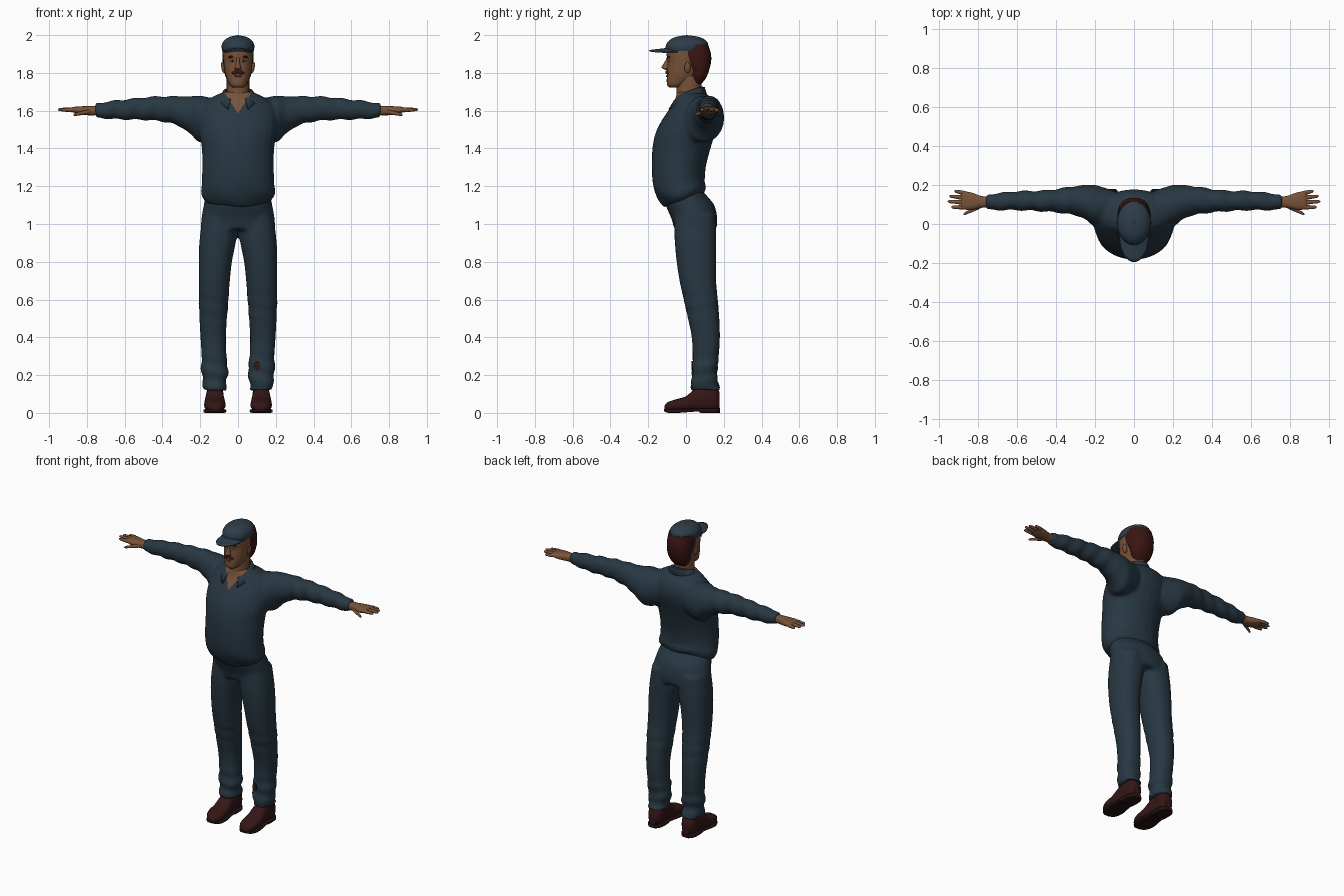
import bpy, bmesh, math
from mathutils import Vector, Matrix

cube = bpy.data.objects.get("Cube")
if cube:
    bpy.data.objects.remove(cube, do_unlink=True)


def material(name, r, g, b):
    m = bpy.data.materials.new(name)
    m.use_nodes = True
    m.diffuse_color = (r, g, b, 1)
    bsdf = m.node_tree.nodes["Principled BSDF"]
    bsdf.inputs["Base Color"].default_value = (r, g, b, 1)
    bsdf.inputs["Roughness"].default_value = 0.8
    return m


cloth = material("dark blue cloth", .021, .039, .055)
cap_cloth = material("cap blue cloth", .026, .046, .066)
skin = material("brown skin", .19, .085, .04)
hair_mat = material("dark red hair", .042, .008, .007)
leather = material("dark red leather", .035, .008, .008)
sole_mat = material("dark sole", .018, .006, .006)
eye_white = material("eye white", .35, .3, .26)
black = material("near black", .006, .004, .004)
lip_mat = material("lip", .13, .04, .028)


def spline(rings, steps):
    """Smoothly interpolate between the given rings."""
    out = []
    for i in range(len(rings) - 1):
        p = [Vector(rings[max(0, min(len(rings) - 1, i + k))]) for k in (-1, 0, 1, 2)]
        m0, m1 = (p[2] - p[0]) / 2, (p[3] - p[1]) / 2
        for s in range(steps):
            t = s / steps
            out.append(p[1] * (2*t**3 - 3*t*t + 1) + m0 * (t**3 - 2*t*t + t)
                       + p[2] * (3*t*t - 2*t**3) + m1 * (t**3 - t*t))
    return out + [Vector(rings[-1])]


def loft(bm, rings, axis="z", power=1.0, seg=24, steps=4, sides=(1,)):
    """Skin box-bounded oval rings (t, a0, a1, b0, b1) along an axis."""
    for side in sides:
        loops = []
        for t, a0, a1, b0, b1 in spline([tuple(r) for r in rings], steps):
            loop = []
            for k in range(seg):
                ang = math.tau * k / seg
                c, s = math.cos(ang), math.sin(ang)
                a = (a0 + a1) / 2 + (a1 - a0) / 2 * math.copysign(abs(c) ** power, c)
                b = (b0 + b1) / 2 + (b1 - b0) / 2 * math.copysign(abs(s) ** power, s)
                x, y, z = {"z": (a, b, t), "x": (t, b, a), "y": (a, t, b)}[axis]
                loop.append(bm.verts.new((x * side, y, z)))
            loops.append(loop)
        for lo, hi in zip(loops, loops[1:]):
            for k in range(seg):
                n = (k + 1) % seg
                bm.faces.new((lo[k], lo[n], hi[n], hi[k]))
        bm.faces.new(loops[0])
        bm.faces.new(loops[-1])


def ball(bm, center, radii, turn=0):
    mat = Matrix.Translation(center) @ Matrix.Rotation(turn, 4, "Y") @ Matrix.Diagonal((*radii, 1))
    bmesh.ops.create_uvsphere(bm, u_segments=16, v_segments=10, radius=1, matrix=mat)


def finish(name, bm, *mats, angle=50):
    bmesh.ops.recalc_face_normals(bm, faces=bm.faces)
    mesh = bpy.data.meshes.new(name)
    bm.to_mesh(mesh)
    bm.free()
    for m in mats:
        mesh.materials.append(m)
    mesh.shade_smooth()
    mesh.set_sharp_from_angle(angle=math.radians(angle))
    obj = bpy.data.objects.new(name, mesh)
    bpy.context.scene.collection.objects.link(obj)
    return obj


def fuse(bm, size=.011):
    """Merge overlapping closed lofts into one soft skin."""
    obj = finish("fuse_helper", bm)
    rm = obj.modifiers.new("Remesh", "REMESH")
    rm.mode, rm.voxel_size = "VOXEL", size
    sm = obj.modifiers.new("Smooth", "SMOOTH")
    sm.factor, sm.iterations = .5, 5
    deps = bpy.context.evaluated_depsgraph_get()
    mesh = bpy.data.meshes.new_from_object(obj.evaluated_get(deps))
    out = bmesh.new()
    out.from_mesh(mesh)
    bpy.data.objects.remove(obj, do_unlink=True)
    out.normal_update()
    return out


both = (1, -1)

# Jumper: torso and sleeves, with folds, a drooping hem and an open neck
bm = bmesh.new()
torso = [(1.13, .175, -.115, .09), (1.17, .197, -.15, .105), (1.22, .193, -.175, .1),
         (1.3, .19, -.182, .105), (1.4, .192, -.178, .13), (1.48, .205, -.162, .155),
         (1.55, .21, -.128, .175), (1.61, .2, -.088, .175), (1.66, .16, -.058, .15),
         (1.7, .075, -.05, .085)]
loft(bm, [(z, -w, w, f, b) for z, w, f, b in torso])
loft(bm, [(.1, 1.46, 1.66, .02, .17), (.2, 1.43, 1.68, -.01, .2), (.25, 1.475, 1.677, .025, .2),
          (.33, 1.525, 1.677, .05, .19), (.45, 1.548, 1.675, .063, .173), (.6, 1.552, 1.66, .07, .168),
          (.7, 1.557, 1.648, .07, .158), (.757, 1.562, 1.638, .072, .152)], "x", sides=both)
bm = fuse(bm)
for v in bm.verts:
    x, y, z = v.co
    droop = max(0, min(1, (1.25 - z) / .12))
    sleeve = max(0, min(1, (abs(x) - .25) / .1))
    fold = sleeve * math.sin(62 * abs(x) + 25 * z + 12 * y) + droop * math.sin(30 * x + 45 * z)
    v.co += v.normal * .003 * fold
    v.co.z += .35 * y * droop
for s in both:
    bmesh.ops.bisect_plane(bm, geom=bm.verts[:] + bm.edges[:] + bm.faces[:],
                           plane_co=(0, 0, 1.585), plane_no=(s, 0, -.65))
for f in bm.faces:
    c = f.calc_center_median()
    f.material_index = int(c.y < 0 and abs(c.x) < .65 * (c.z - 1.585))
finish("jumper", bm, cloth, skin)

# Trousers: hips and legs with rumpled ankles
bm = bmesh.new()
hips = [(1.2, .15, -.1, .07), (1.15, .172, -.11, .11), (1.1, .182, -.108, .15),
        (1.03, .195, -.078, .166), (.97, .198, -.062, .162)]
loft(bm, [(z, -w, w, f, b) for z, w, f, b in hips])
loft(bm, [(1.05, .004, .185, -.06, .155), (.95, .004, .2, -.062, .16), (.87, .018, .207, -.057, .16),
          (.8, .032, .208, -.05, .16), (.7, .043, .208, -.035, .16), (.6, .05, .208, -.012, .168),
          (.5, .058, .204, .01, .176), (.4, .064, .199, .03, .18), (.3, .061, .193, .035, .173),
          (.22, .052, .196, .033, .165), (.17, .06, .186, .03, .165), (.12, .063, .187, .024, .187)],
     power=.9, sides=both)
bm = fuse(bm)
for v in bm.verts:
    x, y, z = v.co
    rumple = max(0, min(1, (.35 - z) / .15)) + .4 * max(0, 1 - abs(z - .56) / .12)
    v.co += v.normal * .004 * rumple * math.sin(75 * z + 14 * x - 10 * y)
finish("trousers", bm, cloth)

# Small red patch on the left shin
bm = bmesh.new()
loft(bm, [(.028, .085, .118, .225, .275), (.035, .085, .118, .225, .275)], "y", seg=8, steps=1)
finish("shin_patch", bm, hair_mat)

# Shoes and soles
bm = bmesh.new()
loft(bm, [(-.115, .1, .14, .012, .035), (-.1, .082, .16, .01, .055), (-.06, .067, .178, .01, .07),
          (0, .068, .178, .01, .088), (.045, .074, .172, .01, .125), (.1, .076, .17, .01, .14),
          (.15, .076, .168, .01, .14), (.178, .095, .15, .02, .11)], "y", .75, sides=both)
finish("shoes", bm, leather)
bm = bmesh.new()
loft(bm, [(-.117, .1, .14, .008, .02), (-.09, .075, .168, 0, .02), (-.04, .062, .184, 0, .02),
          (.04, .07, .176, .006, .022), (.07, .072, .174, .006, .024), (.08, .072, .174, 0, .025),
          (.15, .074, .172, 0, .025), (.18, .095, .15, 0, .025)], "y", .4, sides=both)
finish("soles", bm, sole_mat)

# Hands: palm, four fingers and a thumb
bm = bmesh.new()
loft(bm, [(.73, 1.578, 1.625, .085, .14), (.78, 1.575, 1.625, .083, .143), (.83, 1.58, 1.623, .073, .16),
          (.87, 1.59, 1.62, .074, .167), (.885, 1.598, 1.614, .08, .16)], "x", .8, sides=both)
digits = [(.86, .918, .157, .168, 1.604, 1.602), (.86, .945, .133, .143, 1.606, 1.605),
          (.86, .953, .11, .115, 1.606, 1.606), (.86, .935, .086, .086, 1.605, 1.604),
          (.77, .872, .098, .05, 1.598, 1.578)]
for x0, x1, y0, y1, z0, z1 in digits:
    rings = []
    for t, r in ((0, .01), (.3, .012), (.6, .01), (.9, .008), (1, .003)):
        y, z = y0 + (y1 - y0) * t, z0 + (z1 - z0) * t
        rings.append((x0 + (x1 - x0) * t, z - r, z + r, y - r, y + r))
    loft(bm, rings, "x", seg=10, steps=2, sides=both)
finish("hands", bm, skin)

# Neck
bm = bmesh.new()
loft(bm, [(z, -.06, .06, f, b) for z, f, b in ((1.6, -.05, .08), (1.68, -.05, .08), (1.78, -.05, .085))])
finish("neck", bm, skin)

# Collar: open band folded around the neck
bm = bmesh.new()
strip = []
for i in range(25):
    s = i / 12 - 1
    a = s * math.radians(150)
    row = []
    for rx, rb, rf, z in ((.066, .07, .072, 1.728 - .065 * s * s),
                          (.08, .085, .088, 1.725 - .068 * s * s),
                          (.108, .1, .122, 1.675 - .065 * abs(s) ** 3)):
        row.append(bm.verts.new((rx * math.sin(a), .014 + (rb if abs(s) < .6 else rf) * math.cos(a), z)))
    strip.append(row)
for p, q in zip(strip, strip[1:]):
    for k in (0, 1):
        bm.faces.new((p[k], p[k + 1], q[k + 1], q[k]))
collar = finish("collar", bm, cloth)
collar.modifiers.new("Thickness", "SOLIDIFY").thickness = .008

# Head with nose and ears
bm = bmesh.new()
skull = [(1.722, .025, -.088, -.03), (1.735, .043, -.1, 0), (1.76, .056, -.102, .04), (1.79, .066, -.101, .07),
         (1.82, .072, -.1, .09), (1.86, .077, -.097, .1), (1.89, .079, -.102, .11),
         (1.93, .078, -.098, .105), (1.97, .05, -.07, .07)]
loft(bm, [(z, -w, w, f, b) for z, w, f, b in skull], power=.92)
loft(bm, [(1.815, -.012, .012, -.108, -.085), (1.823, -.019, .019, -.124, -.08),
          (1.832, -.015, .015, -.129, -.08), (1.86, -.009, .009, -.112, -.08),
          (1.885, -.01, .01, -.1, -.08)], seg=12)
for s in both:
    ball(bm, (s * .079, .008, 1.828), (.009, .017, .03), s * .2)
finish("head", bm, skin)

# Hair: back of the head down to the nape, with sideburns
bm = bmesh.new()
hair = [(1.74, .042, .03, .08), (1.775, .064, .025, .107), (1.82, .076, .015, .124),
        (1.86, .081, -.025, .133), (1.9, .083, -.045, .132), (1.95, .08, -.06, .117)]
loft(bm, [(z, -w, w, f, b) for z, w, f, b in hair], power=.85)
finish("hair", bm, hair_mat)


# Facial details set on the curve of the face
def face_y(x):
    return .005 - .105 * math.sqrt(1 - (x / .078) ** 2)


parts = {"eye_whites": (eye_white, .03, 1.863, (.012, .005, .005), .0),
         "irises": (black, .03, 1.863, (.005, .007, .005), .0),
         "eyebrows": (hair_mat, .032, 1.886, (.021, .007, .0055), .15),
         "moustache": (hair_mat, .014, 1.803, (.021, .011, .009), .3)}
for name, (mat, x, z, radii, turn) in parts.items():
    bm = bmesh.new()
    for s in both:
        ball(bm, (s * x, face_y(x), z), radii, s * turn)
    finish(name, bm, mat)
bm = bmesh.new()
ball(bm, (0, face_y(0), 1.783), (.02, .007, .006))
finish("lips", bm, lip_mat)

# Cap crown, button and brim
bm = bmesh.new()
crown = [(1.915, .083, -.105, .1), (1.94, .087, -.108, .116), (1.965, .079, -.096, .112),
         (1.985, .056, -.068, .083), (1.995, .028, -.033, .045), (1.998, .004, 0, .01)]
loft(bm, [(z, -w, w, f, b) for z, w, f, b in crown], seg=32)
ball(bm, (0, .005, 1.996), (.008, .008, .004))
finish("cap_crown", bm, cap_cloth)
bm = bmesh.new()
rows = []
for j in range(6):
    t = j / 5
    rows.append([])
    for i in range(17):
        u = i / 8 - 1
        reach = math.sqrt(max(0, 1 - u * u))
        rows[j].append(bm.verts.new((u * .078, -.045 - reach * (.05 + .1 * t),
                                     1.933 - .018 * u * u - .012 * t * reach)))
for p, q in zip(rows, rows[1:]):
    for i in range(16):
        bm.faces.new((p[i], p[i + 1], q[i + 1], q[i]))
bmesh.ops.remove_doubles(bm, verts=bm.verts, dist=.0001)
brim = finish("cap_brim", bm, cap_cloth)
brim.modifiers.new("Thickness", "SOLIDIFY").thickness = .008
